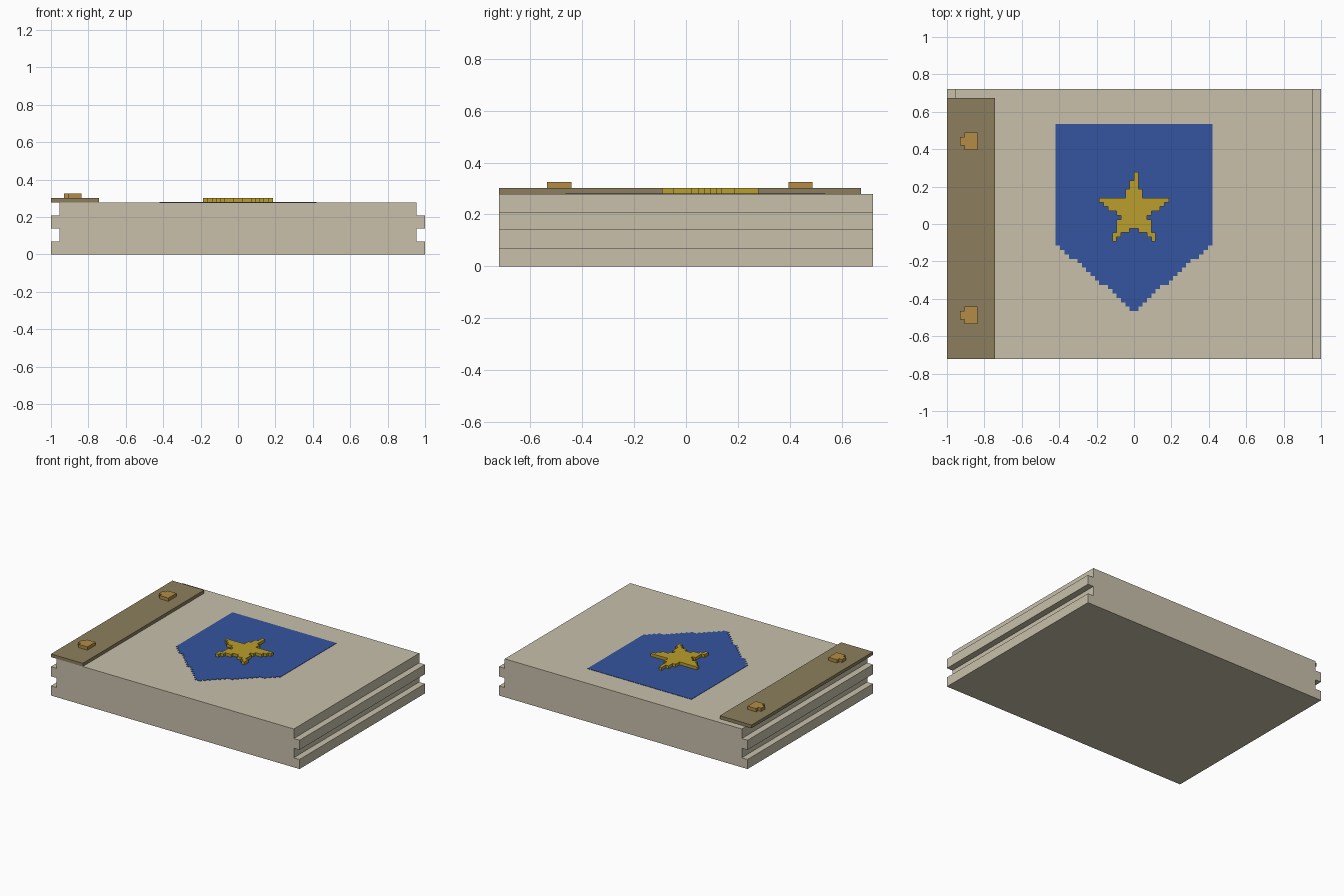
import bpy, bmesh

cube = bpy.data.objects.get("Cube")
if cube:
    bpy.data.objects.remove(cube, do_unlink=True)

V = 2 / 86  # size of one voxel; all dimensions below are in voxels


def material(name, r, g, b):
    m = bpy.data.materials.new(name)
    m.use_nodes = True
    m.diffuse_color = (r, g, b, 1)
    m.node_tree.nodes["Principled BSDF"].inputs["Base Color"].default_value = (r, g, b, 1)
    return m


stone = material("pale stone", 0.58, 0.53, 0.41)
bark = material("olive brown", 0.265, 0.212, 0.112)
blue = material("royal blue", 0.034, 0.09, 0.342)
gold = material("gold", 0.497, 0.342, 0.025)
bronze = material("bronze", 0.451, 0.262, 0.061)


def finish(bm, name, mat):
    bmesh.ops.scale(bm, vec=(V, V, V), verts=bm.verts)
    bmesh.ops.recalc_face_normals(bm, faces=bm.faces)
    mesh = bpy.data.meshes.new(name)
    bm.to_mesh(mesh)
    bm.free()
    mesh.materials.append(mat)
    obj = bpy.data.objects.new(name, mesh)
    bpy.context.collection.objects.link(obj)
    return obj


def extrude(bm, vec):
    geom = bmesh.ops.extrude_face_region(bm, geom=bm.faces[:])["geom"]
    verts = [g for g in geom if isinstance(g, bmesh.types.BMVert)]
    bmesh.ops.translate(bm, vec=vec, verts=verts)


def slab(name, spans, z, height, mat):
    """Stepped flat shape: spans are (x0, x1, y0, y1) blocks merged into one outline."""
    bm = bmesh.new()
    for x0, x1, y0, y1 in spans:
        for x in range(x0, x1):
            for y in range(y0, y1):
                bm.faces.new([bm.verts.new((x + a, y + b, z))
                              for a, b in ((0, 0), (1, 0), (1, 1), (0, 1))])
    bmesh.ops.remove_doubles(bm, verts=bm.verts, dist=0.01)
    bmesh.ops.dissolve_limit(bm, angle_limit=0.01, verts=bm.verts, edges=bm.edges)
    extrude(bm, (0, 0, height))
    return finish(bm, name, mat)


# Block with two grooves along each side
right = [(43, 0), (43, 3), (41, 3), (41, 6), (43, 6), (43, 9), (41, 9), (41, 12)]
outline = right + [(-x, z) for x, z in reversed(right)]
bm = bmesh.new()
bm.faces.new([bm.verts.new((x, -31, z)) for x, z in outline])
extrude(bm, (0, 62, 0))
finish(bm, "block", stone)

# Spine strip with two clasps
slab("spine_strip", [(-43, -32, -31, 29)], 12, 1, bark)
for name, y in (("front_clasp", -23), ("back_clasp", 17)):
    slab(name, [(-39, -36, y, y + 4), (-40, -39, y + 1, y + 3)], 13, 1, bronze)

# Painted pennant with a stepped point
steps = (17, 16, 15, 13, 12, 11, 10, 9, 8, 6, 5, 4, 3, 2, 1)
spans = [(-18, 18, -5, 23)]
spans += [(-w, w, -6 - i, -5 - i) for i, w in enumerate(steps)]
slab("pennant", spans, 12, 0.1, blue)

# Raised star: point, arms, then two separate feet
star = [(0, 1, 10, 12), (-1, 1, 8, 10), (-2, 2, 6, 8)]
star += [(-w, w, 5 - i, 6 - i) for i, w in enumerate((8, 7, 6, 4, 3, 4, 4))]
for inner, outer, y in ((1, 4, -2), (3, 5, -3), (4, 5, -4)):
    star += [(-outer, -inner, y, y + 1), (inner, outer, y, y + 1)]
slab("star", star, 12, 1, gold)
